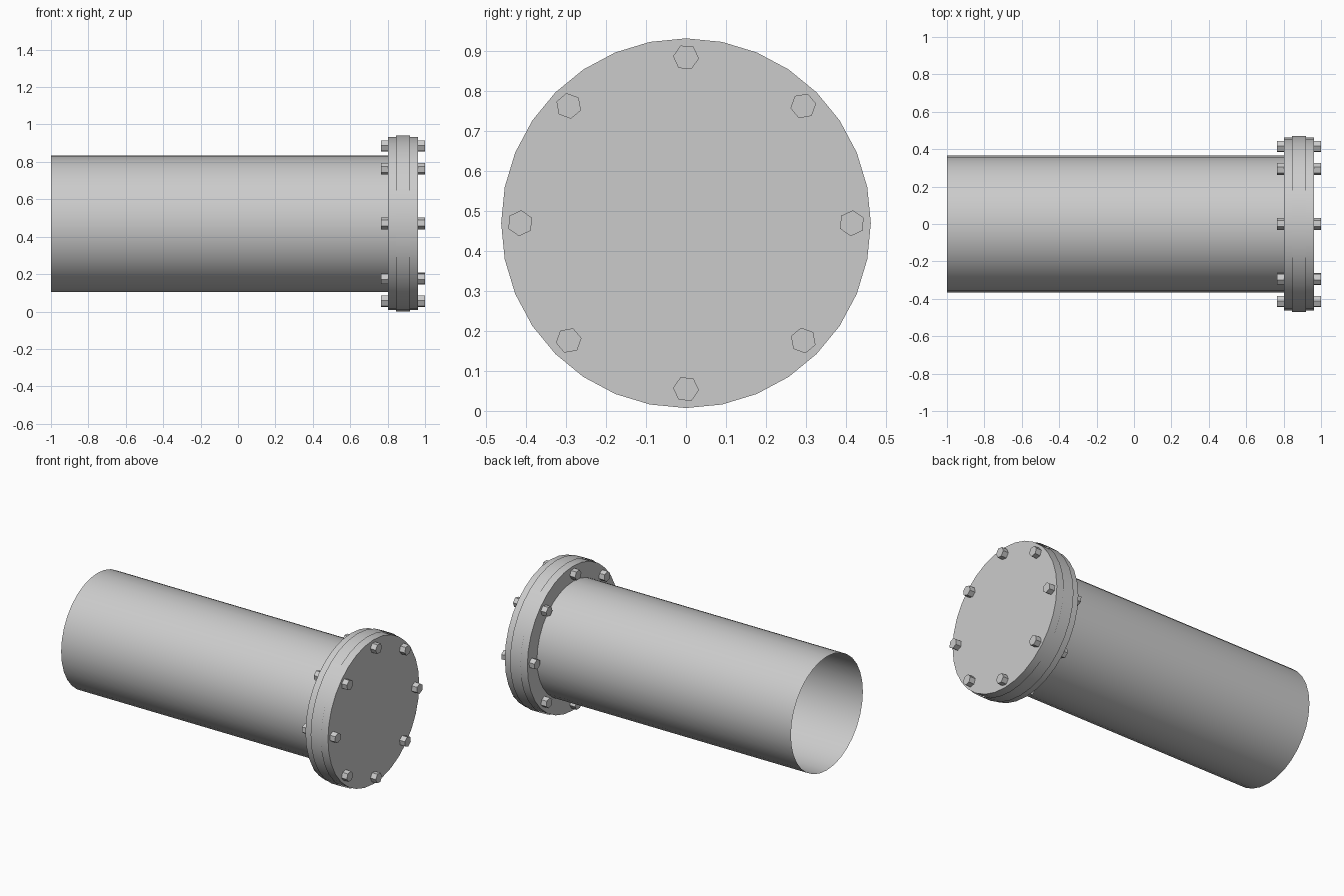
import bpy
from math import radians, sin, cos, tau
from mathutils import Matrix

cube = bpy.data.objects.get("Cube")
if cube:
    bpy.data.objects.remove(cube, do_unlink=True)

AXIS_Z = 0.47        # height of the pipe axis
FLANGE_X = 0.8825    # middle of the flange
SIDES = 32

steel = bpy.data.materials.new("grey steel")
steel.use_nodes = True
colour = (0.6, 0.6, 0.6, 1)
steel.diffuse_color = colour
steel.node_tree.nodes["Principled BSDF"].inputs["Base Color"].default_value = colour


def prism(name, radius, x0, x1, y=0, z=AXIS_Z, sides=SIDES, turn=0, caps=True, smooth=True):
    """Prism lying along x, its first corner at angle `turn` from +y."""
    bpy.ops.mesh.primitive_cylinder_add(
        vertices=sides, radius=radius, depth=x1 - x0,
        end_fill_type='NGON' if caps else 'NOTHING')
    ob = bpy.context.object
    ob.name = name
    # Local x, y, z become world y, z, x
    lay_down = Matrix(((0, 0, 1, 0), (1, 0, 0, 0), (0, 1, 0, 0), (0, 0, 0, 1)))
    ob.data.transform(lay_down @ Matrix.Rotation(turn, 4, 'Z'))
    ob.location = ((x0 + x1) / 2, y, z)
    ob.data.materials.append(steel)
    if smooth:
        bpy.ops.object.shade_smooth_by_angle(angle=radians(30))
    return ob


# Thin-walled pipe, open at the far end
prism("pipe", 0.365, -1, FLANGE_X - 0.08, caps=False)

# Blind flange and the thin band around its rim
prism("flange", 0.4625, FLANGE_X - 0.08, FLANGE_X + 0.08)
prism("rim_band", 0.47, FLANGE_X - 0.0375, FLANGE_X + 0.0375, caps=False)

# Ring of hexagonal bolt heads and nuts on both flange faces
for i in range(8):
    a = tau * i / 8
    y, z = 0.415 * cos(a), AXIS_Z + 0.415 * sin(a)
    for part, x0, x1 in (("bolt_head", 0.08, 0.1175), ("nut", -0.1175, -0.08)):
        prism(f"{part}_{i + 1}", 0.0325, FLANGE_X + x0, FLANGE_X + x1, y, z,
              sides=6, turn=a - radians(5), smooth=False)
